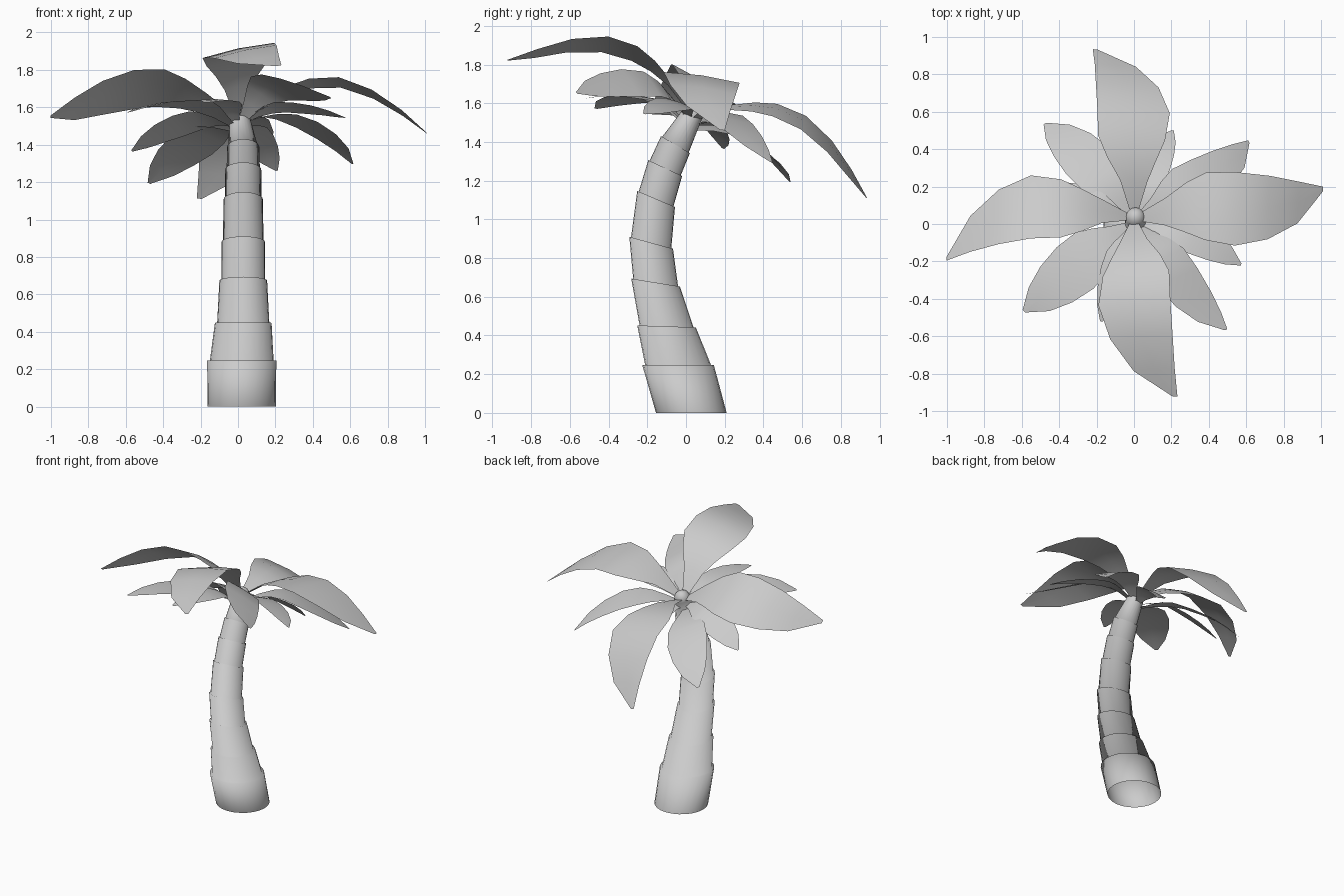
import bpy, bmesh, math
from mathutils import Matrix, Vector

if "Cube" in bpy.data.objects:
    bpy.data.objects.remove(bpy.data.objects["Cube"])

grey = bpy.data.materials.new("light_grey")
grey.diffuse_color = (0.6, 0.6, 0.6, 1)
grey.use_nodes = True
grey.node_tree.nodes["Principled BSDF"].inputs["Base Color"].default_value = grey.diffuse_color


def finish(bm, name, angle):
    me = bpy.data.meshes.new(name)
    bm.to_mesh(me)
    bm.free()
    me.materials.append(grey)
    ob = bpy.data.objects.new(name, me)
    bpy.context.collection.objects.link(ob)
    bpy.ops.object.select_all(action='DESELECT')
    ob.select_set(True)
    bpy.context.view_layer.objects.active = ob
    bpy.ops.object.shade_smooth_by_angle(angle=math.radians(angle))
    return ob


# Trunk: stacked tapering collars; each ring is its (y, z) ends seen from the side
SIDES = 24
tops = [(-.226, .247, .144, .247), (-.252, .452, .051, .442), (-.283, .694, -.031, .653),
        (-.293, .91, -.067, .848), (-.252, 1.147, -.057, 1.064), (-.195, 1.306, -.02, 1.224),
        (-.129, 1.43, .02, 1.342), (-.015, 1.57, .085, 1.525)]
bm = bmesh.new()


def ring(ends, x=.02, scale=1.0, lift=0.0):
    y0, z0, y1, z1 = ends
    mid = Vector((x, (y0 + y1) / 2, (z0 + z1) / 2))
    half = Vector((0, (y1 - y0) / 2, (z1 - z0) / 2)) * scale
    axis = Vector((0, -half.z, half.y)).normalized()
    r = half.length
    pts = []
    for i in range(SIDES):
        a = 2 * math.pi * i / SIDES
        pts.append(bm.verts.new(mid + axis * lift + half * math.sin(a)
                                + Vector((r * math.cos(a), 0, 0))))
    return pts


rings = [ring((-.155, 0, .21, 0))]
for k, t in enumerate(tops):
    last = k == len(tops) - 1
    x = .008 if last else .02 if k == 0 else .028
    rings.append(ring(t, x))
    if not last:
        rings.append(ring(t, x, .92))         # narrower foot of the next collar
for s, lift in ((.85, .025), (.5, .045), (.1, .052)):   # rounded tip
    rings.append(ring(tops[-1], .008, s, lift))
for a, b in zip(rings, rings[1:]):
    for i in range(SIDES):
        j = (i + 1) % SIDES
        bm.faces.new((a[i], a[j], b[j], b[i]))
bm.faces.new(rings[-1])
finish(bm, "trunk", 180)

# Leaf shape: distance out, sideways bend, half width, height, height of drooping leaf
leaf = [(.04, 0, .025, 0, 0), (.17, 0, .072, .085, .08), (.28, .01, .13, .13, .125),
        (.39, .01, .178, .155, .135), (.55, .0, .193, .147, .092), (.72, .035, .167, .082, .025),
        (.87, .1, .11, -.01, -.04), (.995, .21, .012, -.095, -.1)]
crown = (Matrix.Translation((0, .04, 1.56)) @ Matrix.Rotation(math.radians(-20), 4, 'X')
         @ Matrix.Rotation(math.radians(-1), 4, 'Y'))


def make_leaf(name, size, tip_angle, bend, width, roll, arch, drop, pitch):
    m = (crown @ Matrix.Translation((0, 0, drop))
         @ Matrix.Rotation(math.radians(tip_angle - 12.2 * bend), 4, 'Z')
         @ Matrix.Rotation(math.radians(-pitch), 4, 'Y') @ Matrix.Scale(size, 4))
    bm = bmesh.new()
    rows = []
    for u, c, hw, n, droop in leaf:
        hw *= width
        if size < .9:
            n = droop
        n = n * arch if n > 0 else n
        # blade rolls to one side, with a slight arch across
        rows.append([bm.verts.new(m @ Vector((u, c * bend + f * hw,
                                              n + roll * f * hw + .06 * hw * (1 - abs(f)))))
                     for f in (-1, 0, 1)])
    for a, b in zip(rows, rows[1:]):
        for j in range(2):
            bm.faces.new((a[j], b[j], b[j + 1], a[j + 1]))
    finish(bm, name, 60)


# Three tiers of four leaves: size, tip angle, bend, width, roll, arch, drop, pitch
leaves = {
    "upper_leaf_right": (1.005, 10, 1, 1, .21, 1, 0, 2),
    "upper_leaf_back": (1, 102.2, 1, 1, .21, 1, 0, -1),
    "upper_leaf_left": (1.005, 192, 1, 1, .21, .95, 0, 1.5),
    "upper_leaf_front": (1, 282.7, 1, 1, .21, 1.1, 0, .5),
    "middle_leaf_right": (.765, 37.5, .7, .82, .2, .8, -.045, 0),
    "middle_leaf_back": (.765, 129, .2, .95, .15, .6, -.09, 0),
    "middle_leaf_left": (.765, 219, -.2, 1, -.15, .6, -.075, 0),
    "middle_leaf_front": (.775, 309.3, .5, .85, -.4, 1, -.05, 0),
    "lower_leaf_right": (.62, 337.5, -.2, .8, 0, .7, -.05, 0),
    "lower_leaf_back": (.575, 69, -.2, .85, -.1, .7, -.07, 0),
    "lower_leaf_left": (.61, 160, -.2, .9, .2, .7, -.06, 0),
    "lower_leaf_front": (.58, 252, -.2, .85, -.15, .7, -.07, 0),
}
for name, values in leaves.items():
    make_leaf(name, *values)
